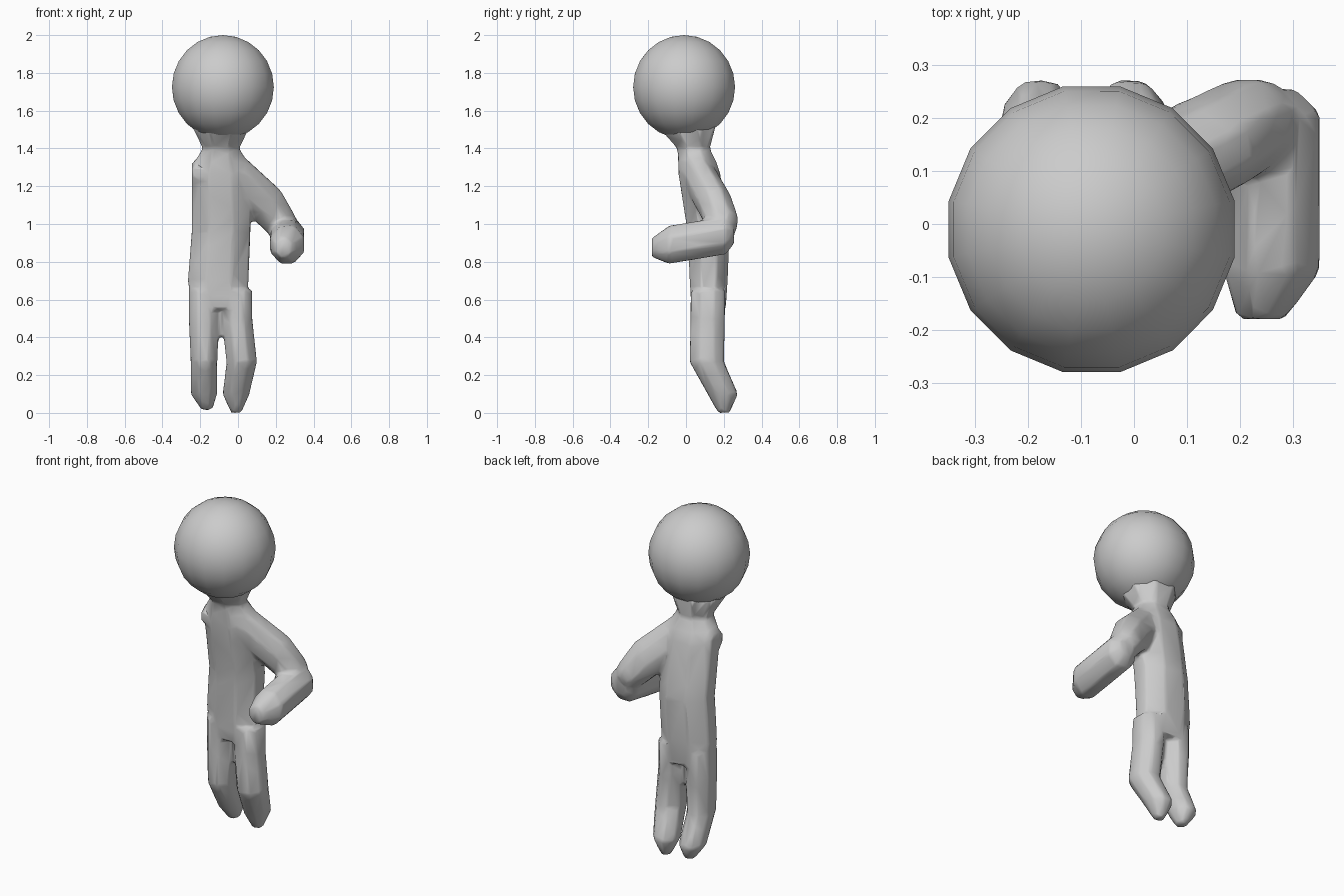
import bpy
import bmesh
import math
from mathutils import Vector

cube = bpy.data.objects.get("Cube")
if cube:
    bpy.data.objects.remove(cube)

COLOUR = (0.6, 0.6, 0.6, 1)
grey = bpy.data.materials.new("plain_grey")
grey.use_nodes = True
grey.diffuse_color = COLOUR
grey.node_tree.nodes["Principled BSDF"].inputs["Base Color"].default_value = COLOUR

RIGHT, BACK, UP = Vector((1, 0, 0)), Vector((0, 1, 0)), Vector((0, 0, 1))
SIDES = 8


def finish(name, bm):
    """Turn a bmesh into a smooth, coloured object."""
    bmesh.ops.recalc_face_normals(bm, faces=bm.faces)
    mesh = bpy.data.meshes.new(name)
    bm.to_mesh(mesh)
    bm.free()
    mesh.materials.append(grey)
    for polygon in mesh.polygons:
        polygon.use_smooth = True
    obj = bpy.data.objects.new(name, mesh)
    bpy.context.collection.objects.link(obj)
    return obj


def add_ring(bm, centre, across, along):
    """Add an eight-sided loop whose flats touch the two half-width vectors."""
    fit = 1 / math.cos(math.pi / SIDES)
    angles = [math.tau * (i + 0.5) / SIDES for i in range(SIDES)]
    return [bm.verts.new(Vector(centre) + fit * (across * math.cos(a) + along * math.sin(a)))
            for a in angles]


def loft(bm, rings, across=RIGHT, along=BACK):
    """Skin a row of rings, each a centre and two half widths."""
    loops = [add_ring(bm, centre, across * wide, along * deep)
             for centre, wide, deep in rings]
    for low, high in zip(loops, loops[1:]):
        for i in range(SIDES):
            j = (i + 1) % SIDES
            bm.faces.new((low[i], low[j], high[j], high[i]))
    bm.faces.new(loops[0])
    bm.faces.new(loops[-1])


def build_head(centre, radius):
    bm = bmesh.new()
    bmesh.ops.create_uvsphere(bm, u_segments=16, v_segments=12, radius=radius)
    bmesh.ops.rotate(bm, verts=bm.verts, matrix=Vector.rotation_difference(RIGHT, RIGHT + BACK / 5).to_matrix())
    bmesh.ops.translate(bm, verts=bm.verts, vec=centre)
    finish("head", bm)


def add_torso(bm, middle):
    """Body from the hips up, pinched at the neck and flaring into the head."""
    crotch = ((middle - 0.01, 0.12, 0.55), 0.14, 0.09)
    hips = ((middle - 0.015, 0.12, 0.7), 0.16, 0.1)
    waist = ((middle, 0.12, 0.95), 0.155, 0.11)
    chest = ((middle, 0.07, 1.27), 0.155, 0.11)
    shoulders = ((middle, 0.06, 1.33), 0.14, 0.1)
    neck = ((middle, 0.04, 1.4), 0.095, 0.085)
    collar = ((middle, 0, 1.53), 0.16, 0.16)
    loft(bm, [crotch, hips, waist, chest, shoulders, neck, collar])


def add_leg(bm, top, knee, foot, tip, sole, shin):
    """Straight thigh, then a shin and foot bent backwards."""
    width, depth = 0.08, 0.09
    loft(bm, [
        ((top, 0.115, 0.65), width, depth),
        ((top, 0.115, 0.5), width, depth),
        ((knee, 0.11, 0.27), shin, depth),
        ((foot, 0.195, 0.1), 0.07, 0.08),
        ((tip, 0.2, sole), width / 3, depth / 3)])


def add_stump(bm, inner, outer):
    """Rounded shoulder where the other arm is missing."""
    height, depth = 0.08, 0.09
    loft(bm, [
        ((inner, 0.06, 1.26), height, depth),
        ((outer, 0.06, 1.27), height * 0.7, depth * 0.7)], across=UP)


def add_upper_arm(bm, shoulder, elbow):
    """Thick arm slanting out, back and down, narrowing to the elbow."""
    axis = (elbow - shoulder).normalized()
    side = axis.cross(BACK).normalized()
    thick = 0.105
    loft(bm, [
        (shoulder, thick, thick * 0.8),
        (shoulder.lerp(elbow, 0.6) + UP * 0.02, thick, thick * 0.85),
        (shoulder.lerp(elbow, 0.9), thick * 0.8, thick * 0.8),
        (elbow, thick * 0.6, thick * 0.6)],
        across=side, along=axis.cross(side))


def add_forearm(bm, elbow, wrist):
    """Block reaching forwards, with bevelled ends."""
    width, height = 0.09, 0.1
    end = (elbow - wrist) * 0.15
    loft(bm, [
        (elbow + end, width / 2, height / 2),
        (elbow, width, height),
        (wrist, width, height),
        (wrist - end * 2 - RIGHT * 0.02, width * 0.5, height * 0.5)],
        along=UP)


def build_body():
    """Merge trunk and limbs into one skin, then thin it to broad faces."""
    bm = bmesh.new()
    add_torso(bm, middle=-0.09)
    add_stump(bm, inner=-0.15, outer=-0.245)
    add_leg(bm, top=-0.005, knee=0.02, foot=-0.01, tip=-0.01, sole=0, shin=0.08)
    add_leg(bm, top=-0.18, knee=-0.18, foot=-0.18, tip=-0.165, sole=0.015, shin=0.07)
    add_upper_arm(bm, shoulder=Vector((-0.03, 0.06, 1.27)), elbow=Vector((0.26, 0.21, 0.97)))
    add_forearm(bm, elbow=Vector((0.26, 0.21, 0.94)), wrist=Vector((0.26, -0.09, 0.89)))
    body = finish("body", bm)
    remesh = body.modifiers.new("merge", "REMESH")
    remesh.mode = "VOXEL"
    remesh.voxel_size = 0.012
    remesh.use_smooth_shade = True
    smooth = body.modifiers.new("soften", "SMOOTH")
    smooth.iterations = 6
    thin = body.modifiers.new("thin", "DECIMATE")
    thin.ratio = 0.05


build_head(centre=(-0.08, -0.01, 1.725), radius=0.275)
build_body()
